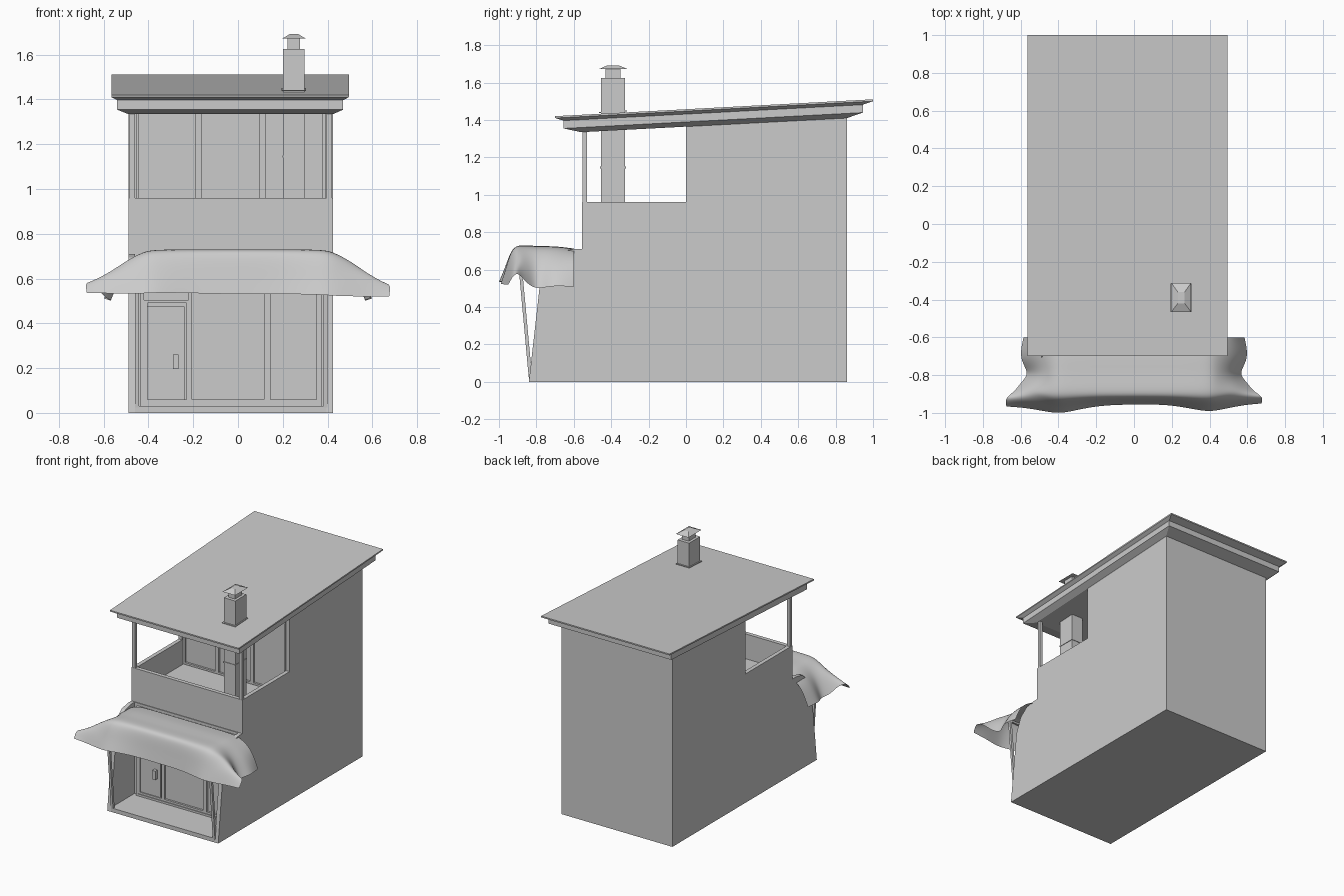
import bpy, bmesh, math
from mathutils import Vector

if "Cube" in bpy.data.objects:
    bpy.data.objects.remove(bpy.data.objects["Cube"])

def make(name, verts, faces):
    me = bpy.data.meshes.new(name)
    bm = bmesh.new()
    vs = [bm.verts.new(v) for v in verts]
    for f in faces:
        bm.faces.new([vs[i] for i in f])
    bmesh.ops.recalc_face_normals(bm, faces=bm.faces)
    bm.to_mesh(me)
    bm.free()
    ob = bpy.data.objects.new(name, me)
    bpy.context.collection.objects.link(ob)
    return ob

def loft(name, rings):
    """Closed skin through rings of equal point count, capped at both ends."""
    n = len(rings[0])
    faces = [list(range(n)), list(range((len(rings) - 1) * n, len(rings) * n))]
    for r in range(len(rings) - 1):
        for i in range(n):
            j = (i + 1) % n
            faces.append([r * n + i, r * n + j, (r + 1) * n + j, (r + 1) * n + i])
    return make(name, [p for ring in rings for p in ring], faces)

def rect(x0, x1, y0, y1, z, slope=0.0):
    return [(x, y, z + slope * (y + 0.7)) for x, y in ((x0, y0), (x1, y0), (x1, y1), (x0, y1))]

def box(name, x0, x1, y0, y1, z0, z1):
    return loft(name, [rect(x0, x1, y0, y1, z0), rect(x0, x1, y0, y1, z1)])

def extrude_x(name, profile, x0, x1):
    return loft(name, [[(x, y, z) for y, z in profile] for x in (x0, x1)])

def rod(name, a, b, w):
    """Square rod between two points."""
    a, b = Vector(a), Vector(b)
    d = (b - a).normalized()
    s = d.cross(Vector((0, 1, 0)) if abs(d.x) < 0.5 else Vector((0, 0, 1))).normalized() * w / 2
    t = d.cross(s).normalized() * w / 2
    return loft(name, [[p + s + t, p + s - t, p - s - t, p - s + t] for p in (a, b)])

def frame(name, x0, x1, z0, z1, y, w=0.015, d=0.015):
    """Four-sided frame on a wall whose front is at y."""
    box(name + "_left", x0, x0 + w, y - d, y + 0.01, z0, z1)
    box(name + "_right", x1 - w, x1, y - d, y + 0.01, z0, z1)
    box(name + "_bottom", x0 + w, x1 - w, y - d, y + 0.01, z0, z0 + w)
    box(name + "_top", x0 + w, x1 - w, y - d, y + 0.01, z1 - w, z1)

L, R, T = -0.49, 0.425, 0.03

# Side walls with curved shop front and balcony step
side = [(-0.84, 0), (-0.78, 0.53), (-0.735, 0.64), (-0.67, 0.695), (-0.6, 0.71), (-0.555, 0.71),
        (-0.555, 0.96), (0, 0.96), (0, 1.37), (0.86, 1.43), (0.86, 0)]
extrude_x("left_wall", side, L, L + T)
extrude_x("right_wall", side, R - T, R)

# Main body between the walls: balcony floor, facades, back
core = [(-0.56, 0), (-0.56, 0.71), (-0.555, 0.71), (-0.555, 0.96), (-0.525, 0.96), (-0.525, 0.775),
        (0.02, 0.775), (0.02, 1.37), (0.86, 1.43), (0.86, 0)]
extrude_x("building_core", core, L + T, R - T)
box("entrance_step", L + T, R - T, -0.84, -0.56, 0, 0.03)

# Ground floor door and windows
fy = -0.56
frame("shop_frame", -0.435, 0.375, 0.03, 0.69, fy, 0.015, 0.02)
frame("door_frame", -0.42, -0.215, 0.045, 0.505, fy)
box("door_panel", -0.405, -0.24, fy - 0.008, fy + 0.01, 0.06, 0.475)
box("door_handle", -0.29, -0.265, fy - 0.035, fy, 0.195, 0.26)
frame("wide_window", -0.22, 0.13, 0.045, 0.68, fy)
frame("narrow_window", 0.13, 0.365, 0.045, 0.68, fy)

# Balcony facade
for i, (a, b) in enumerate(((-0.455, -0.178), (-0.178, 0.11), (0.11, 0.39))):
    frame("balcony_window_%d" % i, a, b, 0.78, 1.36, 0.02, 0.014)

# Balcony posts
for n, x in (("left", L + 0.005), ("right", R - 0.03)):
    box(n + "_balcony_post", x, x + 0.025, -0.553, -0.53, 0.955, 1.35)

# Sloping stepped roof
S = 0.053
loft("roof", [rect(L, R, -0.56, 0.86, 1.327, S),
              rect(-0.54, 0.47, -0.655, 0.945, 1.352, S),
              rect(-0.54, 0.47, -0.655, 0.945, 1.394, S),
              rect(-0.565, 0.495, -0.70, 1.0, 1.41, S),
              rect(-0.565, 0.495, -0.70, 1.0, 1.42, S)])

# Chimney
box("chimney_stack", 0.202, 0.296, -0.455, -0.325, 0.77, 1.625)
box("chimney_band", 0.198, 0.30, -0.459, -0.321, 1.14, 1.15)
loft("chimney_flashing", [rect(0.194, 0.304, -0.465, -0.315, 1.425, S),
                          rect(0.194, 0.304, -0.465, -0.315, 1.43, S)])
box("chimney_neck", 0.222, 0.276, -0.43, -0.35, 1.62, 1.672)
loft("chimney_cap", [rect(0.198, 0.302, -0.465, -0.312, 1.672),
                     rect(0.232, 0.268, -0.42, -0.36, 1.692)])

# Awning poles and front rail
for n, x in (("left", -0.45), ("right", 0.39)):
    rod(n + "_awning_pole", (x, -0.832, 0.025), (x, -0.893, 0.69), 0.018)
rod("awning_rail", (-0.45, -0.89, 0.695), (0.39, -0.89, 0.695), 0.015)

# Draped awning cloth: half control net (x, y, z), mirrored and subdivided
xs = (0, 0.2, 0.36, 0.43)
tops = [  # y and z of each row across the middle
    (-0.60, 0.712), (-0.70, 0.726), (-0.80, 0.724), (-0.90, 0.735), (-0.925, 0.705), (-0.94, 0.61), (-0.955, 0.53)]
sides = [  # outer two points of each row
    ((0.53, -0.60, 0.645), (0.585, -0.60, 0.508)),
    ((0.54, -0.71, 0.63), (0.61, -0.715, 0.515)),
    ((0.50, -0.79, 0.63), (0.55, -0.79, 0.495)),
    ((0.54, -0.86, 0.66), (0.60, -0.84, 0.515)),
    ((0.55, -0.89, 0.665), (0.63, -0.885, 0.57)),
    ((0.57, -0.93, 0.62), (0.685, -0.915, 0.585)),
    ((0.56, -0.96, 0.52), (0.675, -0.95, 0.52))]
verts = []
for i, ((y, z), sd) in enumerate(zip(tops, sides)):
    half = [(x, y - (0.012 * max(0, i - 3) if x > 0.3 else 0), z - (0.008 if x > 0.4 else 0)) for x in xs] + list(sd)
    hem = max(0, i - 4) * 0.012
    verts += [(-x, y - hem * x, z + hem * x) for x, y, z in reversed(half[1:])] + half
w = 2 * len(xs) + 3
faces = [(r * w + c, r * w + c + 1, (r + 1) * w + c + 1, (r + 1) * w + c)
         for r in range(len(tops) - 1) for c in range(w - 1)]
cloth = make("awning_cloth", verts, faces)
if sum(p.normal.z for p in cloth.data.polygons) < 0:
    cloth.data.flip_normals()
sub = cloth.modifiers.new("smooth", 'SUBSURF')
sub.levels = sub.render_levels = 3
sub.boundary_smooth = 'PRESERVE_CORNERS'
for p in cloth.data.polygons:
    p.use_smooth = True
